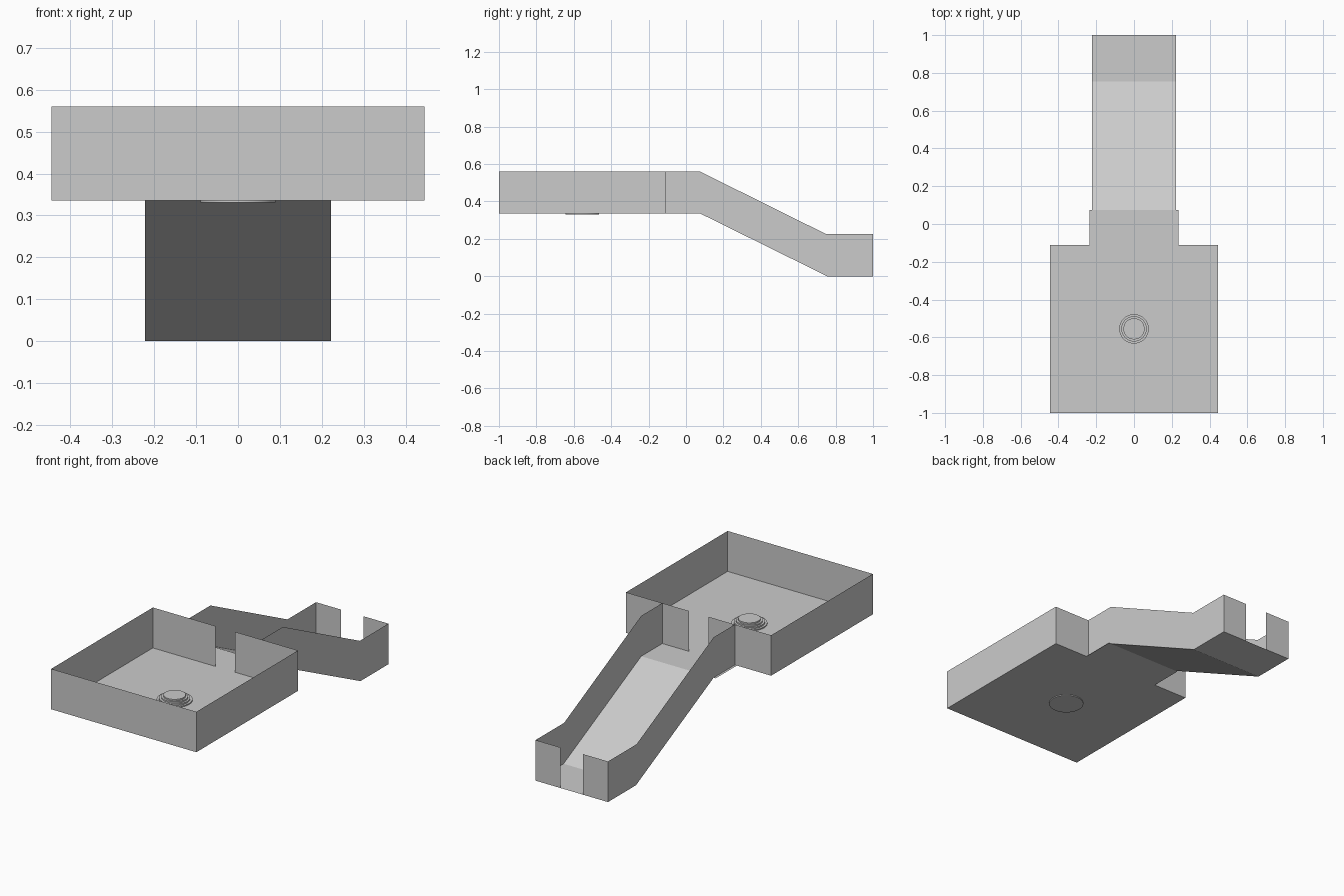
import bpy, bmesh, math

if "Cube" in bpy.data.objects:
    bpy.data.objects.remove(bpy.data.objects["Cube"])

BASIN_X, BASIN_FRONT, BASIN_BACK = 0.445, -1.0, -0.11
FLOOR, RIM = 0.336, 0.56
CHUTE_X = 0.222


def sheet(name, quads):
    """Thin panels from a list of four-cornered faces."""
    bm = bmesh.new()
    for quad in quads:
        bm.faces.new([bm.verts.new(p) for p in quad])
    bmesh.ops.remove_doubles(bm, verts=bm.verts, dist=1e-5)
    mesh = bpy.data.meshes.new(name)
    bm.to_mesh(mesh)
    bm.free()
    obj = bpy.data.objects.new(name, mesh)
    bpy.context.collection.objects.link(obj)
    return obj


def floor_quad(hw, y0, z0, y1, z1):
    return [(-hw, y0, z0), (hw, y0, z0), (hw, y1, z1), (-hw, y1, z1)]


def cross_wall(x0, x1, y, z0, z1):
    return [(x0, y, z0), (x1, y, z0), (x1, y, z1), (x0, y, z1)]


def side_wall(x, profile):
    """Wall at x following (y, bottom, top) stations."""
    quads = []
    for (ya, ba, ta), (yb, bb, tb) in zip(profile, profile[1:]):
        quad = [(x, ya, ba), (x, yb, bb), (x, yb, tb), (x, ya, ta)]
        quads.append(quad if x > 0 else quad[::-1])
    return quads


# Basin floor and front wall
sheet("basin_floor", [floor_quad(BASIN_X, BASIN_FRONT, FLOOR, BASIN_BACK, FLOOR)])
sheet("basin_front_wall", [cross_wall(-BASIN_X, BASIN_X, BASIN_FRONT, FLOOR, RIM)])

# Chute floor: wider landing, slope, flat outlet
sheet("chute_landing", [floor_quad(0.235, BASIN_BACK, FLOOR, 0.075, FLOOR)])
sheet("chute_floor", [floor_quad(CHUTE_X, 0.075, FLOOR, 0.755, 0),
                      floor_quad(CHUTE_X, 0.755, 0, 1, 0)])

# Mirrored walls, leaving a gap at the basin exit and the chute outlet
for side, label in ((-1, "left"), (1, "right")):
    sheet(f"basin_{label}_wall", side_wall(
        side * BASIN_X, [(BASIN_FRONT, FLOOR, RIM), (BASIN_BACK, FLOOR, RIM)]))
    sheet(f"basin_back_wall_{label}", [cross_wall(
        side * BASIN_X, side * 0.06, BASIN_BACK, FLOOR, RIM)])
    sheet(f"chute_{label}_wall", side_wall(
        side * CHUTE_X, [(BASIN_BACK, FLOOR, RIM), (0.075, FLOOR, RIM),
                         (0.75, 0.0025, 0.225), (0.755, 0, 0.225), (1, 0, 0.225)]))
    sheet(f"chute_end_wall_{label}", [cross_wall(
        side * CHUTE_X, side * 0.068, 1, 0, 0.225)])

# Drain: stacked discs stepping inward, showing slightly under the floor
bottom = 0.331
for i, (radius, top) in enumerate(((0.09, 0.342), (0.078, 0.35),
                                   (0.067, 0.358), (0.056, 0.366))):
    bpy.ops.mesh.primitive_cylinder_add(
        vertices=48, radius=radius, depth=top - bottom,
        location=(0, -0.555, (top + bottom) / 2))
    bpy.context.object.name = f"drain_ring_{i + 1}"
    bpy.ops.object.shade_smooth_by_angle(angle=math.radians(30))
    bottom = top
